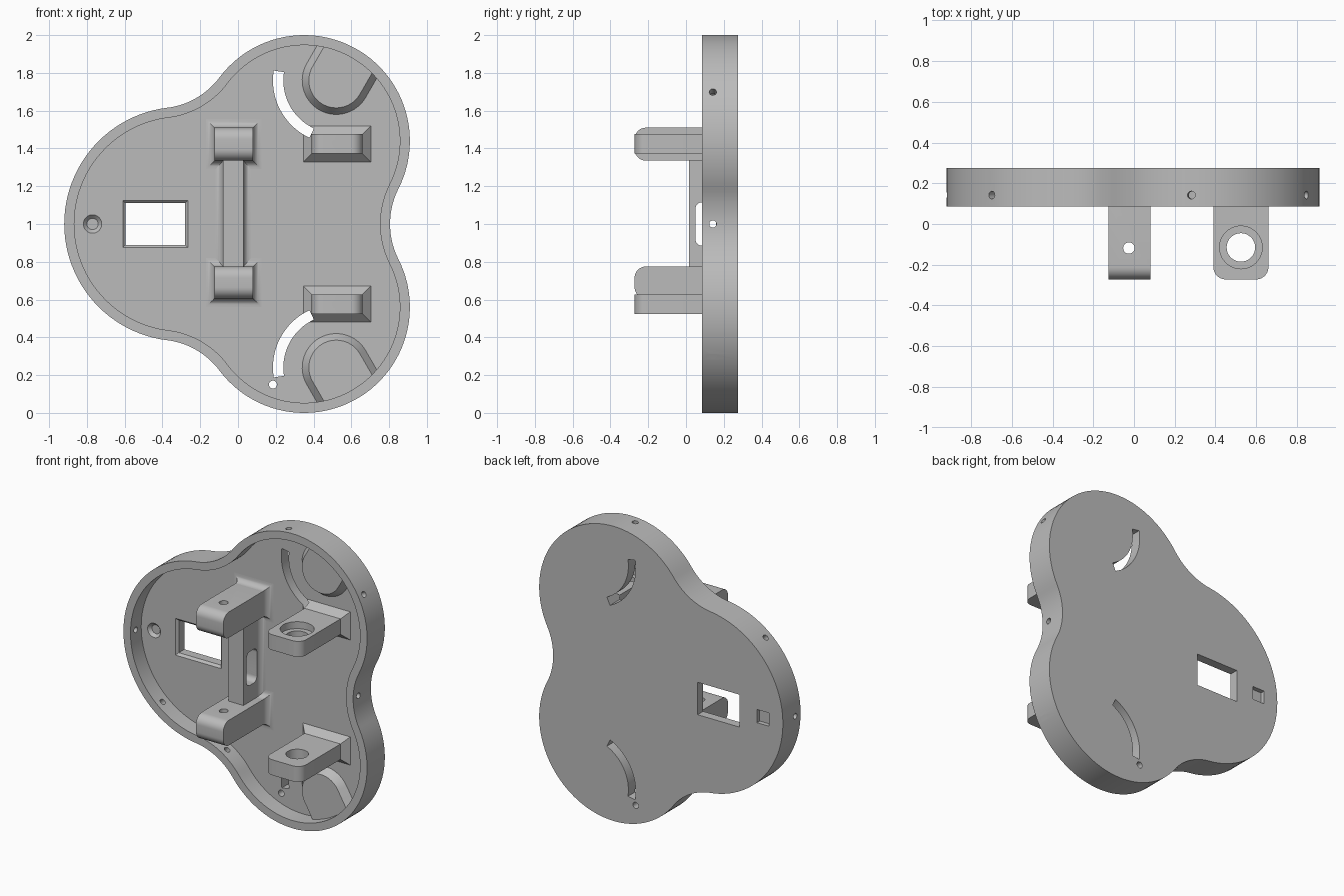
import bpy, bmesh
from math import sin, cos, atan2, radians, pi, tau
from mathutils import Vector

cube = bpy.data.objects.get("Cube")
if cube:
    bpy.data.objects.remove(cube, do_unlink=True)

FRONT, FLOOR, BACK = 0.085, 0.20, 0.275
AXES = {"x": lambda u, v, t: (t, u, v),
        "y": lambda u, v, t: (u, t, v),
        "z": lambda u, v, t: (u, v, t)}
parts = []


def finish(name, bm):
    bmesh.ops.recalc_face_normals(bm, faces=bm.faces)
    mesh = bpy.data.meshes.new(name)
    bm.to_mesh(mesh)
    bm.free()
    obj = bpy.data.objects.new(name, mesh)
    bpy.context.collection.objects.link(obj)
    return obj


def loft(name, sections, axis="y"):
    """Closed solid through (position, outline) sections along an axis."""
    bm = bmesh.new()
    rings = [[bm.verts.new(AXES[axis](u, v, t)) for u, v in pts] for t, pts in sections]
    for a, b in zip(rings, rings[1:]):
        for i in range(len(a)):
            j = (i + 1) % len(a)
            bm.faces.new((a[i], a[j], b[j], b[i]))
    bm.faces.new(rings[0])
    bm.faces.new(rings[-1])
    return finish(name, bm)


def prism(name, pts, a, b, axis="y"):
    return loft(name, [(a, pts), (b, pts)], axis)


def rod(p, q, r, r2=None):
    p, q = Vector(p), Vector(q)
    bm = bmesh.new()
    bmesh.ops.create_cone(bm, cap_ends=True, segments=40, radius1=r,
                          radius2=r if r2 is None else r2, depth=(q - p).length)
    turn = (q - p).to_track_quat("Z", "Y").to_matrix()
    for v in bm.verts:
        v.co = turn @ v.co + (p + q) / 2
    return finish("cutter", bm)


def boolean(obj, tool, op="DIFFERENCE"):
    mod = obj.modifiers.new("bool", "BOOLEAN")
    mod.operation, mod.object, mod.solver = op, tool, "EXACT"
    graph = bpy.context.evaluated_depsgraph_get()
    mesh = bpy.data.meshes.new_from_object(obj.evaluated_get(graph))
    obj.modifiers.clear()
    obj.data = mesh
    bpy.data.objects.remove(tool, do_unlink=True)


def rect(x0, x1, z0, z1, d=0.0):
    return [(x0 - d, z0 - d), (x1 + d, z0 - d), (x1 + d, z1 + d), (x0 - d, z1 + d)]


def round_rect(u0, u1, v0, v1, r, n=10):
    pts = []
    for k, (u, v) in enumerate(rect(u0 + r, u1 - r, v0 + r, v1 - r)):
        for i in range(n + 1):
            a = pi + (k + i / n) * pi / 2
            pts.append((u + r * cos(a), v + r * sin(a)))
    return pts


def flare(name, box, r, curved=True):
    """Widening foot where a post meets the floor."""
    n = 8 if curved else 1
    secs = []
    for i in range(n + 1):
        a = pi / 2 * i / n
        secs.append((FLOOR - r * (1 - sin(a)), rect(*box, r * (1 - cos(a)))))
    secs.append((FLOOR + 0.03, rect(*box, r)))
    return loft(name, secs)


# Three-lobed outline: lobes alternate with concave blends
CIRCLES = [(0.35, 1.44, 0.56), (-0.426, 2.022, 0.41), (-0.3, 1, 0.62),
           (-0.426, -0.022, 0.41), (0.35, 0.56, 0.56), (1.219, 1, 0.414)]


def outline(d=0.0):
    pts = []
    for i, (x, z, r) in enumerate(CIRCLES):
        px, pz, _ = CIRCLES[i - 1]
        nx, nz, _ = CIRCLES[(i + 1) % 6]
        a, b = atan2(pz - z, px - x), atan2(nz - z, nx - x)
        sweep, rad, n = ((b - a) % tau, r - d, 48) if i % 2 == 0 else (-((a - b) % tau), r + d, 20)
        for k in range(n):
            t = a + sweep * k / n
            pts.append((x + rad * cos(t), z + rad * sin(t)))
    return pts


def slot(s):
    arc = [radians(171 + 74 * i / 24) for i in range(25)]
    ring = [(0.335, a) for a in arc] + [(0.28, a) for a in reversed(arc)]
    return prism("cutter", [(0.52 + r * cos(a), 1 + s * (0.76 + r * sin(a))) for r, a in ring],
                 0.1, 0.4)


# Tray with raised rim
plate = prism("plate", outline(), FRONT, BACK)
boolean(plate, prism("cutter", outline(0.053), 0, FLOOR))
parts.append(plate)

for s in (1, -1):
    # Sloped bearing boss running outward into the rim
    def boss_outline(r):
        arc = [radians(150 + 180 * i / 32) for i in range(33)]
        pts = [(r * cos(a), r * sin(a)) for a in arc]
        far = [(x + 0.25, z + 0.433) for x, z in (pts[-1], pts[0])]
        return [(0.52 + x, 1 + s * (0.76 + z)) for x, z in pts + far]
    boss = loft("boss", [(0.15, boss_outline(0.145)), (FLOOR, boss_outline(0.18)),
                         (0.24, boss_outline(0.18))])
    boolean(boss, prism("cutter", outline(0.025), 0, 0.4), "INTERSECT")
    boolean(plate, boss, "UNION")
    z = 1 + s * 0.76
    boolean(plate, rod((0.52, 0, z), (0.52, 0.4, z), 0.075))
    boolean(plate, rod((0.52, 0.19, z), (0.52, 0.4, z), 0.1))
    boolean(plate, slot(s))
    # Screw holes through the floor
    for x, dz in ((0.185, 0.85), (0.77, 0.51), (-0.7, 0.305)):
        boolean(plate, rod((x, 0, 1 + s * dz), (x, 0.4, 1 + s * dz), 0.021))

# Screw holes through the rim
for i, deg in ((0, 97), (0, 27.5), (1, -58), (2, 130), (2, 180), (2, 230),
               (3, 58), (4, -97), (4, -27.5), (5, 180)):
    x, z, r = CIRCLES[i]
    c, n = cos(radians(deg)), sin(radians(deg))
    ends = [(x + (r + k) * c, 0.142, z + (r + k) * n) for k in (-0.09, 0.09)]
    boolean(plate, rod(*ends, 0.019))

# Cable window with bevelled front edge
window = (-0.595, -0.28, 0.89, 1.11)
boolean(plate, loft("cutter", [(FLOOR - 0.01, rect(*window, 0.025)),
                               (FLOOR + 0.015, rect(*window)), (0.4, rect(*window))]))

# Countersunk hole with square nut pocket behind
boolean(plate, rod((-0.77, 0, 1), (-0.77, 0.4, 1), 0.03))
boolean(plate, rod((-0.77, FLOOR - 0.01, 1), (-0.77, FLOOR + 0.02, 1), 0.058, 0.03))
boolean(plate, prism("cutter", rect(-0.815, -0.725, 0.955, 1.045), 0.245, 0.4))

# Centre brackets
for label, z0, z1, hole in (("upper", 1.335, 1.51, 1.385), ("lower", 0.605, 0.775, 0.725)):
    arm = prism(label + "_centre_bracket", round_rect(-0.272, 0.26, z0, z1, 0.06), -0.125, 0.08, "x")
    for y in (-0.19, -0.055):
        boolean(arm, rod((-0.3, y, hole), (0.3, y, hole), 0.028))
    boolean(arm, rod((-0.025, -0.118, z0 - 0.1), (-0.025, -0.118, z1 + 0.1), 0.028))
    parts += [arm, flare(label + "_centre_foot", (-0.125, 0.08, z0, z1), 0.045)]

# Post joining the centre brackets, with a rounded opening
post = prism("centre_post", rect(-0.08, 0.03, 0.74, 1.37), 0.015, 0.23)
boolean(post, prism("cutter", round_rect(0.05, 0.16, 0.885, 1.115, 0.035), -0.3, 0.3, "x"))
parts += [post, flare("centre_post_foot", (-0.08, 0.03, 0.74, 1.37), 0.04)]

# Side brackets with bearing bores
for label, s in (("upper", 1), ("lower", -1)):
    z0, z1 = sorted((1 + s * 0.372, 1 + s * 0.477))
    arm = prism(label + "_side_bracket", round_rect(0.39, 0.66, -0.272, 0.26, 0.06), z0, z1, "z")
    mid = 1 + s * 0.425
    boolean(arm, rod((0.525, -0.115, mid - 0.2), (0.525, -0.115, mid + 0.2), 0.07))
    boolean(arm, rod((0.525, -0.115, mid + s * 0.005), (0.525, -0.115, mid + s * 0.2), 0.105))
    boolean(arm, rod((0.52, -0.4, mid), (0.52, -0.115, mid), 0.02))
    foot = flare(label + "_side_foot", (0.39, 0.66, z0, z1), 0.043, False)
    boolean(foot, slot(s))
    parts += [arm, foot]

# One grey finish, smooth curves with crisp edges
grey = bpy.data.materials.new("grey")
grey.use_nodes = True
grey.diffuse_color = (0.5, 0.5, 0.5, 1)
grey.node_tree.nodes["Principled BSDF"].inputs["Base Color"].default_value = (0.5, 0.5, 0.5, 1)
for obj in parts:
    obj.data.materials.clear()
    obj.data.materials.append(grey)
    obj.data.shade_smooth()
    obj.data.set_sharp_from_angle(angle=radians(30))
